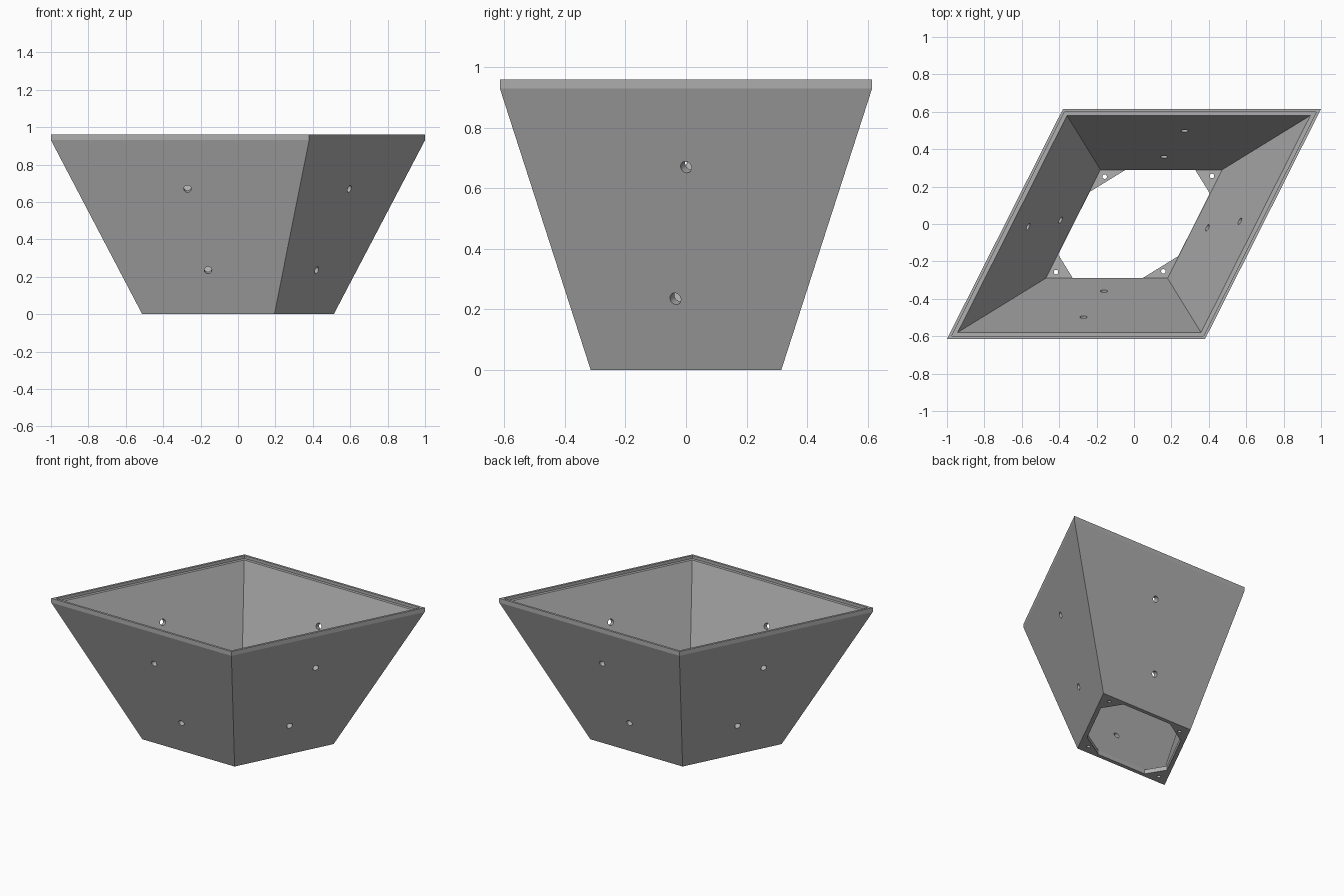
import bpy
import bmesh
from mathutils import Vector

if "Cube" in bpy.data.objects:
    bpy.data.objects.remove(bpy.data.objects["Cube"])

HALF = 0.615       # half depth of the rhombus rim
SLOPE = 0.3226     # outward lean of the walls
FLOOR = 0.03       # thickness of the corner tabs

grey = bpy.data.materials.new("plain grey")
grey.use_nodes = True
grey.diffuse_color = (0.43, 0.43, 0.43, 1)
grey.node_tree.nodes["Principled BSDF"].inputs["Base Color"].default_value = (0.43, 0.43, 0.43, 1)


def rhombus(half):
    """Corners of the leaning rhombus, counter-clockwise."""
    k = half / HALF
    return [Vector((x * k, y * k)) for x, y in
            ((-1, -HALF), (0.38, -HALF), (1, HALF), (-0.38, HALF))]


def loft(name, rings):
    """Closed solid through a stack of (outline, height) rings, bottom first."""
    bm = bmesh.new()
    loops = [[bm.verts.new((p.x, p.y, z)) for p in outline] for outline, z in rings]
    for low, high in zip(loops, loops[1:]):
        for i in range(len(low)):
            j = (i + 1) % len(low)
            bm.faces.new((low[i], low[j], high[j], high[i]))
    bm.faces.new(reversed(loops[0]))
    bm.faces.new(loops[-1])
    bmesh.ops.recalc_face_normals(bm, faces=bm.faces)
    return finish(name, bm)


def finish(name, bm):
    mesh = bpy.data.meshes.new(name)
    bm.to_mesh(mesh)
    bm.free()
    mesh.materials.append(grey)
    obj = bpy.data.objects.new(name, mesh)
    bpy.context.collection.objects.link(obj)
    return obj


def cut(target, cutter):
    mod = target.modifiers.new(cutter.name, 'BOOLEAN')
    mod.operation = 'DIFFERENCE'
    mod.solver = 'EXACT'
    mod.object = cutter
    bpy.context.view_layer.objects.active = target
    bpy.ops.object.modifier_apply(modifier=mod.name)
    bpy.data.objects.remove(cutter)


# Flared outer body with a short upright rim
planter = loft("planter_body", [(rhombus(0.315), 0), (rhombus(HALF), 0.93), (rhombus(HALF), 0.96)])

# Hollow inside with a stepped lip
cut(planter, loft("cavity", [(rhombus(0.29), FLOOR), (rhombus(0.58), 0.94),
                             (rhombus(0.60), 0.94), (rhombus(0.60), 1.0)]))

# Base opening that leaves a tab in each corner
corners = rhombus(0.288)
opening = []
for i, corner in enumerate(corners):
    reach = 0.14 if i % 2 == 0 else 0.13
    for other in (corners[i - 1], corners[(i + 1) % 4]):
        opening.append(corner + (other - corner).normalized() * reach)
cut(planter, loft("base_opening", [(opening, -0.05), (opening, 0.06)]))

# Wall holes square to each wall, and a screw hole in each tab
holes = bmesh.new()


def drill(centre, direction, radius, length):
    turn = direction.to_track_quat('Z', 'Y').to_matrix().to_4x4()
    turn.translation = centre
    bmesh.ops.create_cone(holes, cap_ends=True, segments=24, radius1=radius,
                          radius2=radius, depth=length, matrix=turn)


front_out = Vector((0, -1, -SLOPE))
side_out = Vector((0.893, -0.45, -SLOPE))
for s in (1, -1):
    for z, front_x, side_y in ((0.67, -0.27, 0), (0.235, -0.16, -0.035)):
        half = 0.315 + SLOPE * z
        side_x = 0.69 * half / HALF + 0.504 * side_y
        for point, out in ((Vector((front_x, -half, z)), front_out),
                           (Vector((side_x, side_y, z)), side_out)):
            drill(Vector((point.x * s, point.y * s, z)),
                  Vector((out.x * s, out.y * s, out.z)), 0.02, 0.16)
    for x, y in ((0.157, -0.253), (0.417, 0.257)):
        drill(Vector((x * s, y * s, 0)), Vector((0, 0, 1)), 0.012, 0.12)
cut(planter, finish("holes", holes))
